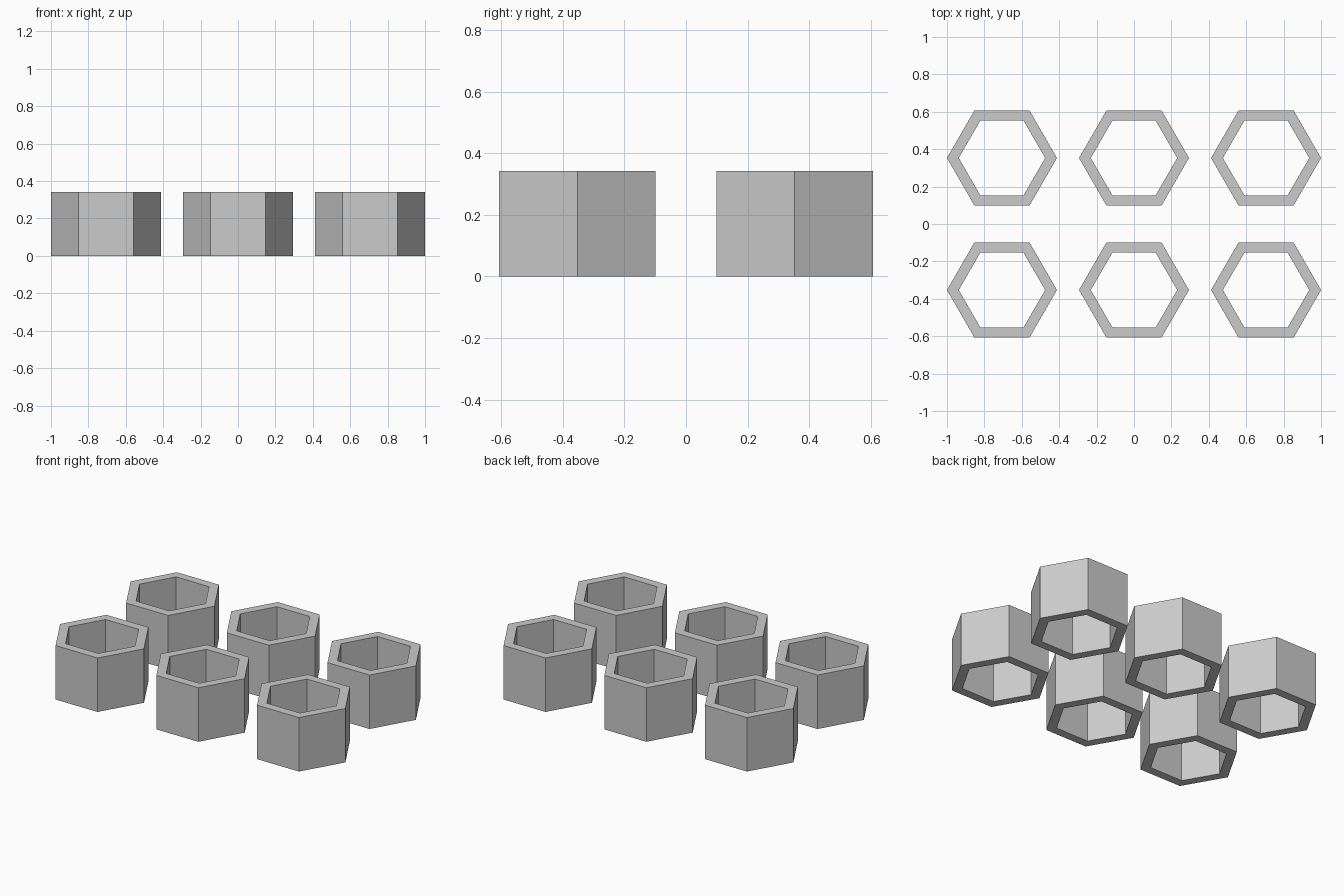
import bpy
import bmesh
from math import cos, sin, pi

OUTER, INNER, HEIGHT = 0.294, 0.231, 0.342
SPACING = 0.706

cube = bpy.data.objects.get("Cube")
if cube:
    bpy.data.objects.remove(cube, do_unlink=True)

# Single plain grey
grey = bpy.data.materials.new("light_grey")
grey.use_nodes = True
colour = (0.6, 0.6, 0.6, 1)
grey.diffuse_color = colour
grey.node_tree.nodes["Principled BSDF"].inputs["Base Color"].default_value = colour


def hex_ring(bm, radius, z):
    return [bm.verts.new((radius * cos(i * pi / 3), radius * sin(i * pi / 3), z))
            for i in range(6)]


def hex_tube_mesh():
    # Rings run up the outside, then down the inside, and close on themselves
    bm = bmesh.new()
    rings = [hex_ring(bm, r, z) for r, z in
             ((OUTER, 0), (OUTER, HEIGHT), (INNER, HEIGHT), (INNER, 0))]
    for k, ring in enumerate(rings):
        following = rings[(k + 1) % 4]
        for i in range(6):
            j = (i + 1) % 6
            bm.faces.new((ring[i], ring[j], following[j], following[i]))
    bmesh.ops.recalc_face_normals(bm, faces=bm.faces)
    mesh = bpy.data.meshes.new("hex_tube")
    bm.to_mesh(mesh)
    bm.free()
    mesh.materials.append(grey)
    return mesh


# Two rows of three open tubes
tube = hex_tube_mesh()
for row, y in (("front", -0.5), ("back", 0.5)):
    for column, x in (("right", -1), ("middle", 0), ("left", 1)):
        obj = bpy.data.objects.new(f"hex_tube_{row}_{column}", tube)
        obj.location = (x * SPACING, y * SPACING, 0)
        bpy.context.collection.objects.link(obj)
